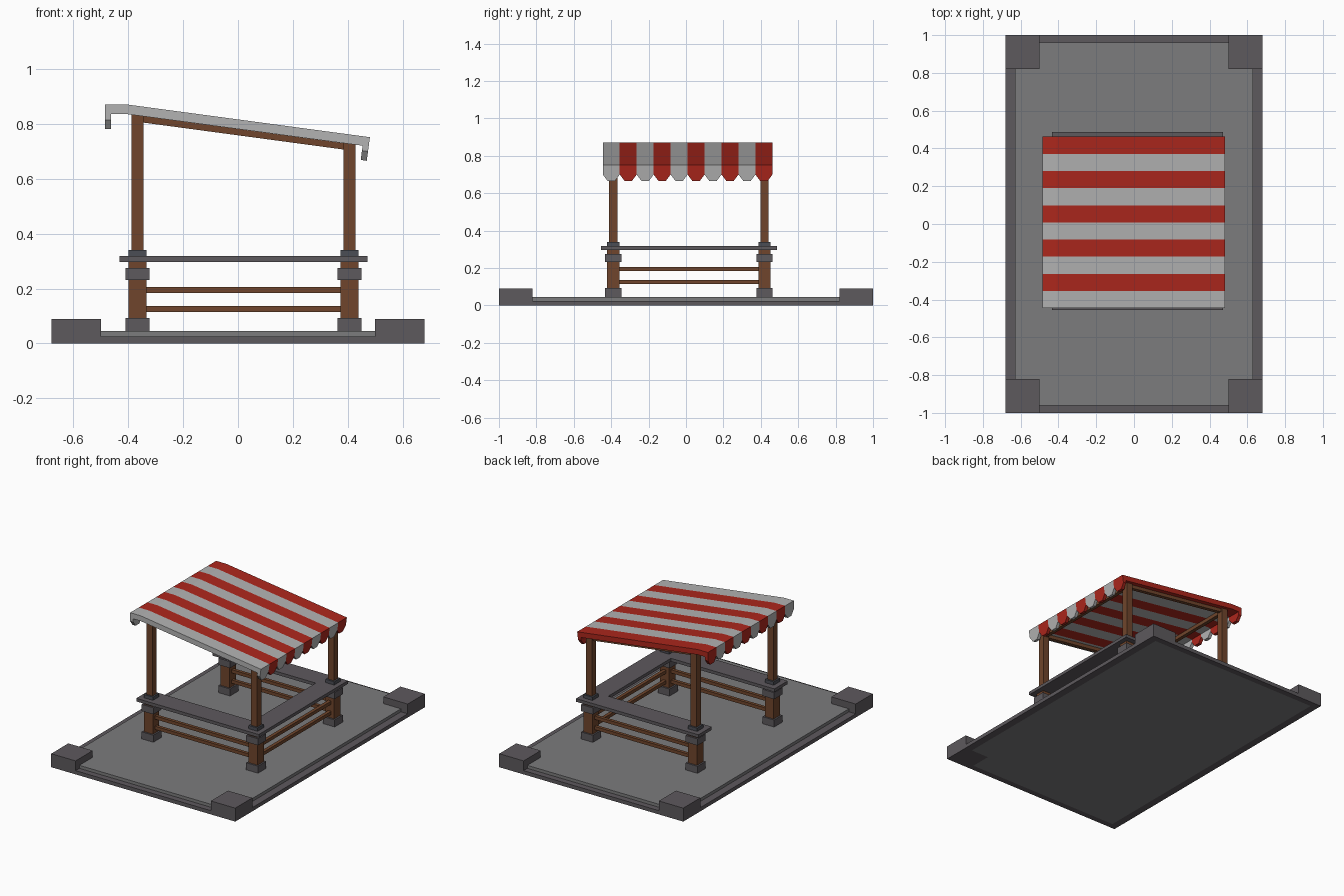
import bpy, bmesh
from mathutils import Vector

if "Cube" in bpy.data.objects:
    bpy.data.objects.remove(bpy.data.objects["Cube"])


def material(name, r, g, b):
    m = bpy.data.materials.new(name)
    m.diffuse_color = (r, g, b, 1)
    m.use_nodes = True
    m.node_tree.nodes["Principled BSDF"].inputs["Base Color"].default_value = m.diffuse_color
    return m


WOOD = material("wood", 0.16, 0.06, 0.025)
RED = material("red_canvas", 0.42, 0.02, 0.012)
WHITE = material("white_canvas", 0.45, 0.45, 0.45)
STONE = material("dark_stone", 0.11, 0.10, 0.11)
FLOOR = material("floor_stone", 0.2, 0.2, 0.205)
IRON = material("iron", 0.07, 0.075, 0.09)


def solid(name, prisms, mat):
    """One object from prisms, each a pair of matching end loops."""
    bm = bmesh.new()
    for loop_a, loop_b in prisms:
        a = [bm.verts.new(p) for p in loop_a]
        b = [bm.verts.new(p) for p in loop_b]
        n = len(a)
        bm.faces.new(a)
        bm.faces.new(b[::-1])
        for i in range(n):
            j = (i + 1) % n
            bm.faces.new((a[j], a[i], b[i], b[j]))
    bmesh.ops.recalc_face_normals(bm, faces=bm.faces)
    me = bpy.data.meshes.new(name)
    bm.to_mesh(me)
    bm.free()
    me.materials.append(mat)
    ob = bpy.data.objects.new(name, me)
    bpy.context.collection.objects.link(ob)
    return ob


def extrude_z(pts, z0, z1):
    return [(x, y, z0) for x, y in pts], [(x, y, z1) for x, y in pts]


def extrude_y(pts, y0, y1):
    return [(x, y0, z) for x, z in pts], [(x, y1, z) for x, z in pts]


def box(name, x0, x1, y0, y1, z0, z1, mat):
    return solid(name, [extrude_z([(x0, y0), (x1, y0), (x1, y1), (x0, y1)], z0, z1)], mat)


def block(name, x, y, half, z0, z1, mat):
    return box(name, x - half, x + half, y - half, y + half, z0, z1, mat)


def roof_under(x):
    """Height of the canopy underside."""
    return 0.837 - 0.1345 * (x + 0.41)


# Ground slab, low rims and corner blocks
box("floor_slab", -0.63, 0.63, -0.96, 0.96, 0, 0.045, FLOOR)
for s, side in ((-1, "a"), (1, "b")):
    xs, ys = sorted((s * 0.63, s * 0.68)), sorted((s * 0.96, s * 1.0))
    box("side_rim_" + side, *xs, -0.82, 0.82, 0, 0.025, STONE)
    box("end_rim_" + side, -0.5, 0.5, *ys, 0, 0.025, STONE)
    for t in (-1, 1):
        box("corner_block", *sorted((s * 0.5, s * 0.68)), *sorted((t * 0.82, t * 1.0)), 0, 0.09, STONE)

# Four posts: foot, thick lower post, collar, cap and thin pole
PX, PY = (-0.366, 0.407), (-0.389, 0.42)
for x in PX:
    for y in PY:
        block("post_foot", x, y, 0.0435, 0.045, 0.092, STONE)
        block("lower_post", x, y, 0.033, 0.09, 0.30, WOOD)
        block("post_collar", x, y, 0.0435, 0.231, 0.275, STONE)
        block("post_cap", x, y, 0.033, 0.318, 0.34, IRON)
        block("upper_pole", x, y, 0.022, 0.34, roof_under(x) + 0.004, WOOD)

# U-shaped counter, open on the tall (-x) side
x0, x1, y0, y1, w = -0.433, 0.472, -0.455, 0.487, 0.14
u = [(x0, y0), (x1, y0), (x1, y1), (x0, y1), (x0, y1 - w), (x1 - w, y1 - w), (x1 - w, y0 + w), (x0, y0 + w)]
solid("counter_top", [extrude_z(u, 0.297, 0.318)], STONE)

# Two rails on each of the three closed sides
for z in (0.126, 0.195):
    for y in PY:
        box("long_rail", *PX, y - 0.011, y + 0.011, z - 0.011, z + 0.011, WOOD)
    box("cross_rail", PX[1] - 0.011, PX[1] + 0.011, *PY, z - 0.011, z + 0.011, WOOD)

# Roof frame under the canopy
for y in PY:
    a, b = PX
    bar = [(a, roof_under(a) - 0.023), (b, roof_under(b) - 0.023), (b, roof_under(b)), (a, roof_under(a))]
    solid("sloped_beam", [extrude_y(bar, y - 0.012, y + 0.012)], WOOD)
for x in PX:
    z = roof_under(x)
    box("cross_beam", x - 0.012, x + 0.012, *PY, z - 0.026, z - 0.001, WOOD)

# Canopy cross-section in x, z with a short drop at both ends
CANOPY = [(-0.485, 0.815), (-0.485, 0.872), (-0.41, 0.872), (0.481, 0.752), (0.474, 0.700),
          (0.452, 0.703), (0.4545, 0.721), (-0.41, 0.837), (-0.463, 0.837), (-0.463, 0.815)]


def scallop(outer, inner, down, ya, yb):
    """Tapered tip of the valance below one stripe."""
    def loop(p):
        top, tip = Vector(p), Vector(p) + Vector(down)
        q = (yb - ya) * 0.28
        return [(top.x, ya, top.y), (top.x, yb, top.y), (tip.x, yb - q, tip.y), (tip.x, ya + q, tip.y)]
    return loop(outer), loop(inner)


# Ten stripes, alternating white and red
start, step = -0.445, 0.0907
for i in range(10):
    ya, yb = start + i * step, start + (i + 1) * step
    solid("canopy_stripe", [
        extrude_y(CANOPY, ya, yb),
        scallop(CANOPY[0], CANOPY[9], (0, -0.034), ya, yb),
        scallop(CANOPY[4], CANOPY[5], (-0.0045, -0.034), ya, yb),
    ], RED if i % 2 else WHITE)
